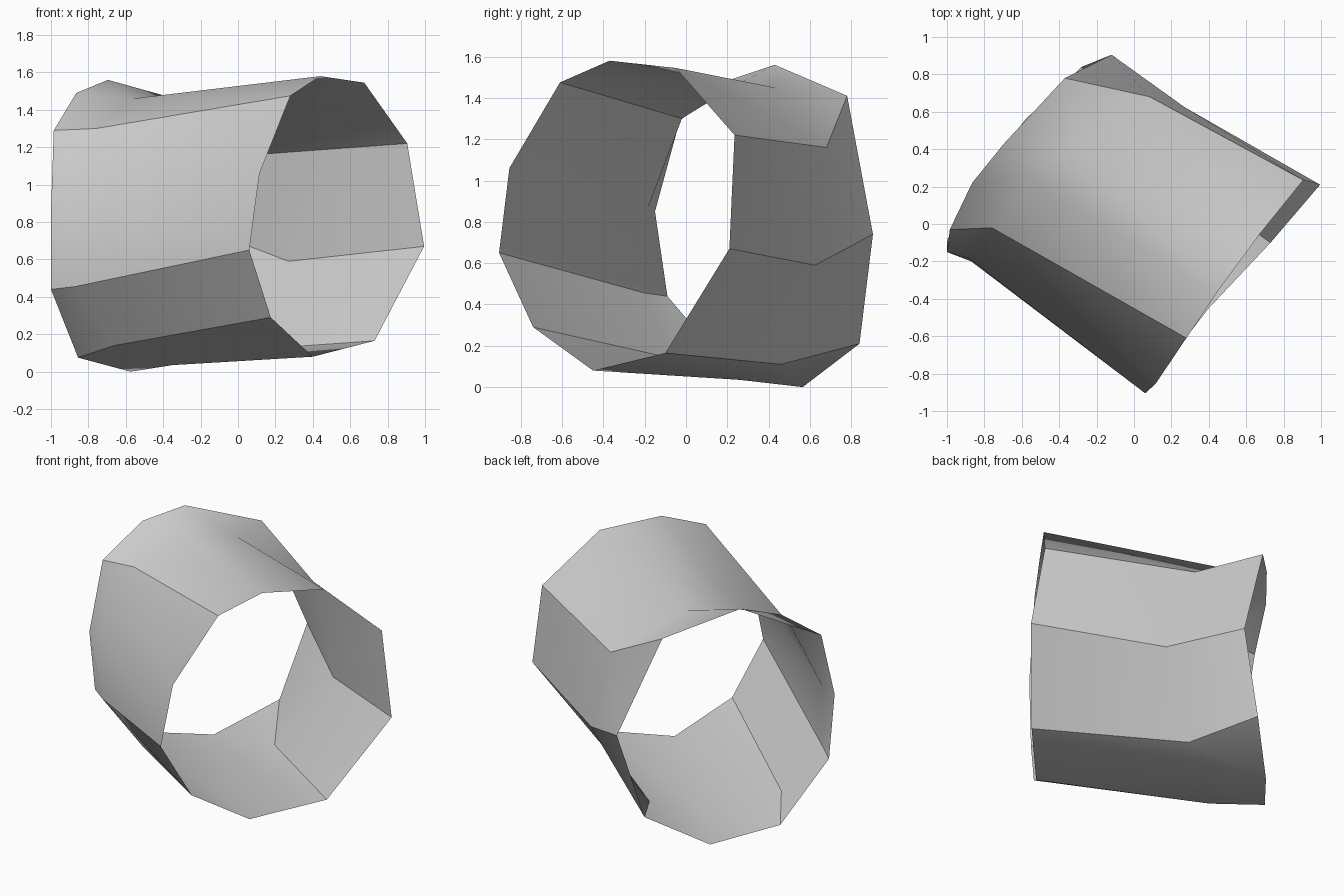
import bpy
import bmesh
import math

# Remove the default cube only
default_cube = bpy.data.objects.get("Cube")
if default_cube:
    bpy.data.objects.remove(default_cube, do_unlink=True)


def make_material(name, colour):
    """One flat, matte colour."""
    material = bpy.data.materials.new(name)
    material.use_nodes = True
    material.diffuse_color = colour
    shader = material.node_tree.nodes["Principled BSDF"]
    shader.inputs["Base Color"].default_value = colour
    return material


def loft(name, sections, material):
    """Open-ended skin through closed cross-sections of equal point count."""
    bm = bmesh.new()
    loops = [[bm.verts.new(point) for point in section] for section in sections]
    for near, far in zip(loops, loops[1:]):
        count = len(near)
        for i in range(count):
            j = (i + 1) % count
            bm.faces.new((near[i], near[j], far[j], far[i]))

    # Point every face away from the tube's axis
    bm.normal_update()
    centre = sum((v.co for v in bm.verts), bm.verts.new().co.copy()) / len(bm.verts)
    bm.verts.ensure_lookup_table()
    bm.verts.remove(bm.verts[-1])
    outward = sum(f.normal.dot(f.calc_center_median() - centre) for f in bm.faces)
    if outward < 0:
        bmesh.ops.reverse_faces(bm, faces=bm.faces[:])

    mesh = bpy.data.meshes.new(name)
    bm.to_mesh(mesh)
    bm.free()
    mesh.materials.append(material)
    tube = bpy.data.objects.new(name, mesh)
    bpy.context.collection.objects.link(tube)
    return tube


# Front rim, clockwise from the top
front_rim = [
    (.44, -.37, 1.58), (.675, -.05, 1.545), (.905, .235, 1.22), (.995, .21, .67),
    (.73, -.1, .165), (.4, -.45, .08), (.175, -.74, .29), (.06, -.905, .65),
    (.115, -.855, 1.06), (.28, -.61, 1.475),
]

# Narrower waist close to the rear
waist = [
    (-.56, .24, 1.46), (-.3, .43, 1.45), (.085, .68, 1.16), (.27, .625, .59),
    (-.05, .46, .11), (-.35, .26, .035), (-.66, -.07, .14), (-.87, -.2, .455),
    (-.88, -.185, .865), (-.76, -.02, 1.3),
]

# Flared rear rim
rear_rim = [
    (-.865, .22, 1.49), (-.695, .43, 1.56), (-.37, .78, 1.41), (-.12, .905, .74),
    (-.28, .84, .21), (-.575, .565, 0), (-.855, .22, .075), (-1, -.09, .44),
    (-1, -.15, .85), (-.985, -.03, 1.29),
]

# Tube wall, smooth across its shallow bends and sharp at its corners
plain_grey = make_material("plain_grey", (.6, .6, .6, 1))
tube_wall = loft("tube_wall", [front_rim, waist, rear_rim], plain_grey)

bpy.ops.object.select_all(action="DESELECT")
tube_wall.select_set(True)
bpy.context.view_layer.objects.active = tube_wall
bpy.ops.object.shade_smooth_by_angle(angle=math.radians(35))
